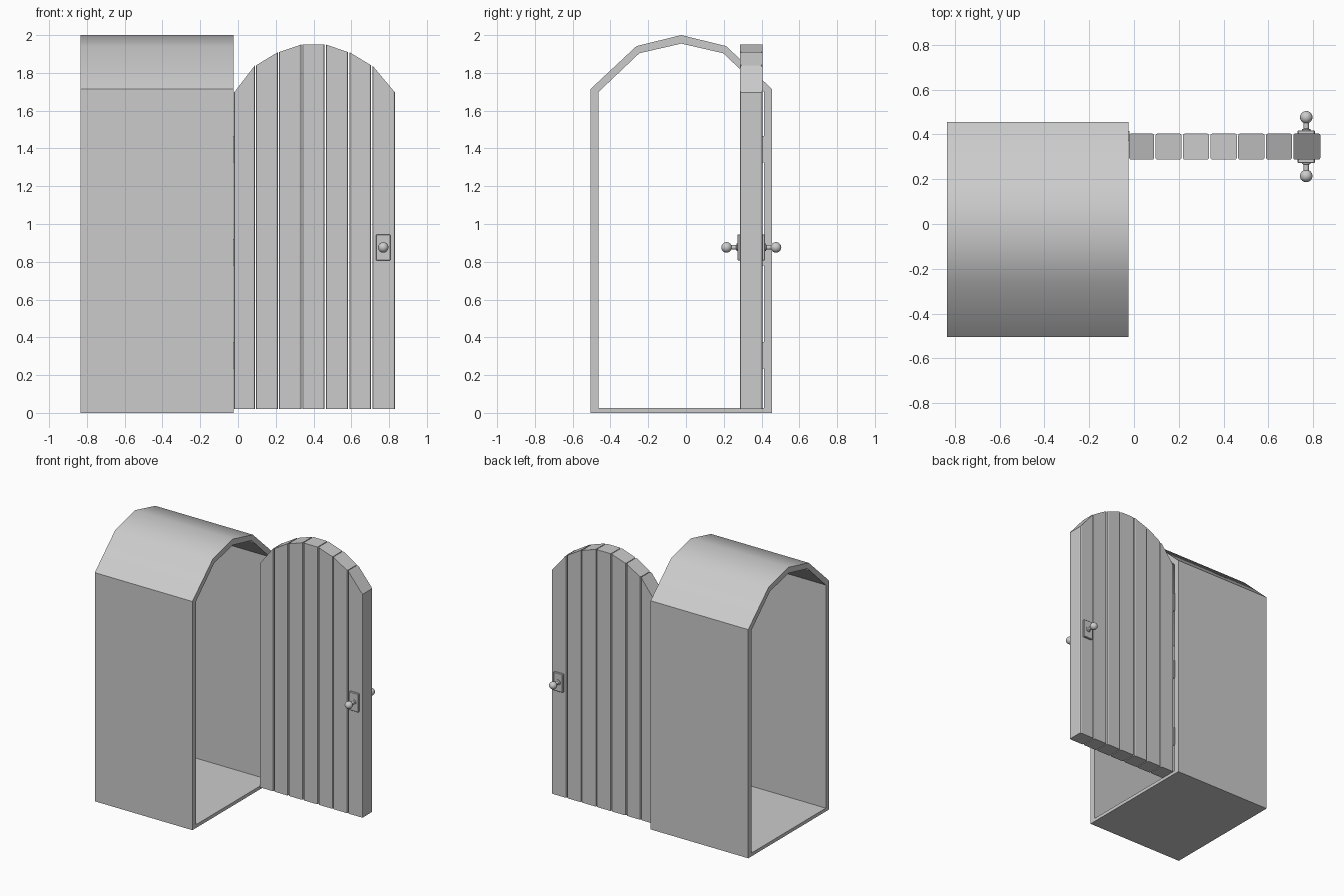
import bpy, bmesh, math
from mathutils import Matrix

if "Cube" in bpy.data.objects:
    bpy.data.objects.remove(bpy.data.objects["Cube"])


def add_object(name, bm, smooth=None):
    bmesh.ops.recalc_face_normals(bm, faces=bm.faces)
    me = bpy.data.meshes.new(name)
    bm.to_mesh(me)
    bm.free()
    ob = bpy.data.objects.new(name, me)
    bpy.context.collection.objects.link(ob)
    if smooth:
        bpy.ops.object.select_all(action='DESELECT')
        ob.select_set(True)
        bpy.context.view_layer.objects.active = ob
        bpy.ops.object.shade_smooth_by_angle(angle=math.radians(smooth))
    return ob


def box(name, x0, x1, y0, y1, z0, z1, bevel=0):
    bm = bmesh.new()
    m = Matrix.Translation(((x0 + x1) / 2, (y0 + y1) / 2, (z0 + z1) / 2)) \
        @ Matrix.Diagonal((x1 - x0, y1 - y0, z1 - z0, 1))
    bmesh.ops.create_cube(bm, size=1, matrix=m)
    if bevel:
        bmesh.ops.bevel(bm, geom=bm.edges[:], offset=bevel, segments=1, affect='EDGES')
    return add_object(name, bm)


# Arched frame: closed tube ring, open at both ends
CY = -0.025


def arch(points):
    right = [(CY + h, z) for h, z in points]
    left = [(CY - h, z) for h, z in reversed(points) if h > 0]
    return right + left


outer = arch([(0.48, 0), (0.48, 1.715), (0.237, 1.942), (0, 2.0)])
inner = arch([(0.439, 0.025), (0.439, 1.698), (0.222, 1.904), (0, 1.955)])
X0, X1 = -0.835, -0.025
bm = bmesh.new()
rings = [[bm.verts.new((x, y, z)) for y, z in prof]
         for prof, x in ((outer, X0), (outer, X1), (inner, X1), (inner, X0))]
n = len(outer)
for r in range(4):
    a, b = rings[r], rings[(r + 1) % 4]
    for i in range(n):
        j = (i + 1) % n
        bm.faces.new((a[i], a[j], b[j], b[i]))
add_object("arched_frame", bm, 35)

# Door planks: sloped tops following the arch, chamfered upright edges
DY0, DY1 = 0.287, 0.404
xs = [-0.022, 0.093, 0.215, 0.338, 0.462, 0.586, 0.708, 0.832]
tops = [1.695, 1.84, 1.91, 1.95, 1.95, 1.91, 1.84, 1.695]
for k in range(7):
    bm = bmesh.new()
    a = xs[k] + (0.003 if k else 0)
    b = xs[k + 1] - (0.003 if k < 6 else 0)
    ring = []
    for x, top in ((a, tops[k]), (b, tops[k + 1])):
        ring.append([bm.verts.new((x, y, z)) for y, z in
                     ((DY0, 0.02), (DY1, 0.02), (DY1, top), (DY0, top))])
    bm.faces.new(ring[0])
    bm.faces.new(ring[1])
    for i in range(4):
        j = (i + 1) % 4
        bm.faces.new((ring[0][i], ring[0][j], ring[1][j], ring[1][i]))
    upright = [e for e in bm.edges
               if abs(e.verts[0].co.z - e.verts[1].co.z) > 1]
    bmesh.ops.bevel(bm, geom=upright, offset=0.009, segments=2,
                    profile=0.5, affect='EDGES')
    add_object(f"door_plank_{k + 1}", bm)

# Hinges between frame and door
for k, z in enumerate((0.305, 0.85, 1.395)):
    box(f"hinge_{k + 1}", -0.029, -0.019, 0.37, 0.416, z - 0.07, z + 0.07)

# Handles on both faces of the door
MID = (DY0 + DY1) / 2
KX, KZ = 0.769, 0.876
for side, label in ((-1, "front"), (1, "back")):
    ya, yb = sorted((MID + side * 0.05, MID + side * 0.073))
    box(f"handle_plate_{label}", KX - 0.038, KX + 0.038, ya, yb,
        KZ - 0.069, KZ + 0.069, 0.003)
    # Lathed stem and ball, as (radius, distance from door middle)
    R, C = 0.028, 0.131
    prof = [(0.02, 0.07), (0.02, 0.077), (0.012, 0.08)]
    prof += [(R * math.sin(t), C - R * math.cos(t))
             for t in [math.radians(25 + 155 * i / 8) for i in range(8)]]
    bm = bmesh.new()
    seg = 16
    loops = [[bm.verts.new((KX + r * math.cos(2 * math.pi * s / seg), MID + side * d,
                            KZ + r * math.sin(2 * math.pi * s / seg)))
              for s in range(seg)] for r, d in prof]
    for a, b in zip(loops, loops[1:]):
        for s in range(seg):
            t = (s + 1) % seg
            bm.faces.new((a[s], a[t], b[t], b[s]))
    bm.faces.new(loops[0])
    tip = bm.verts.new((KX, MID + side * (C + R), KZ))
    for s in range(seg):
        bm.faces.new((loops[-1][s], loops[-1][(s + 1) % seg], tip))
    add_object(f"door_knob_{label}", bm, 40)
